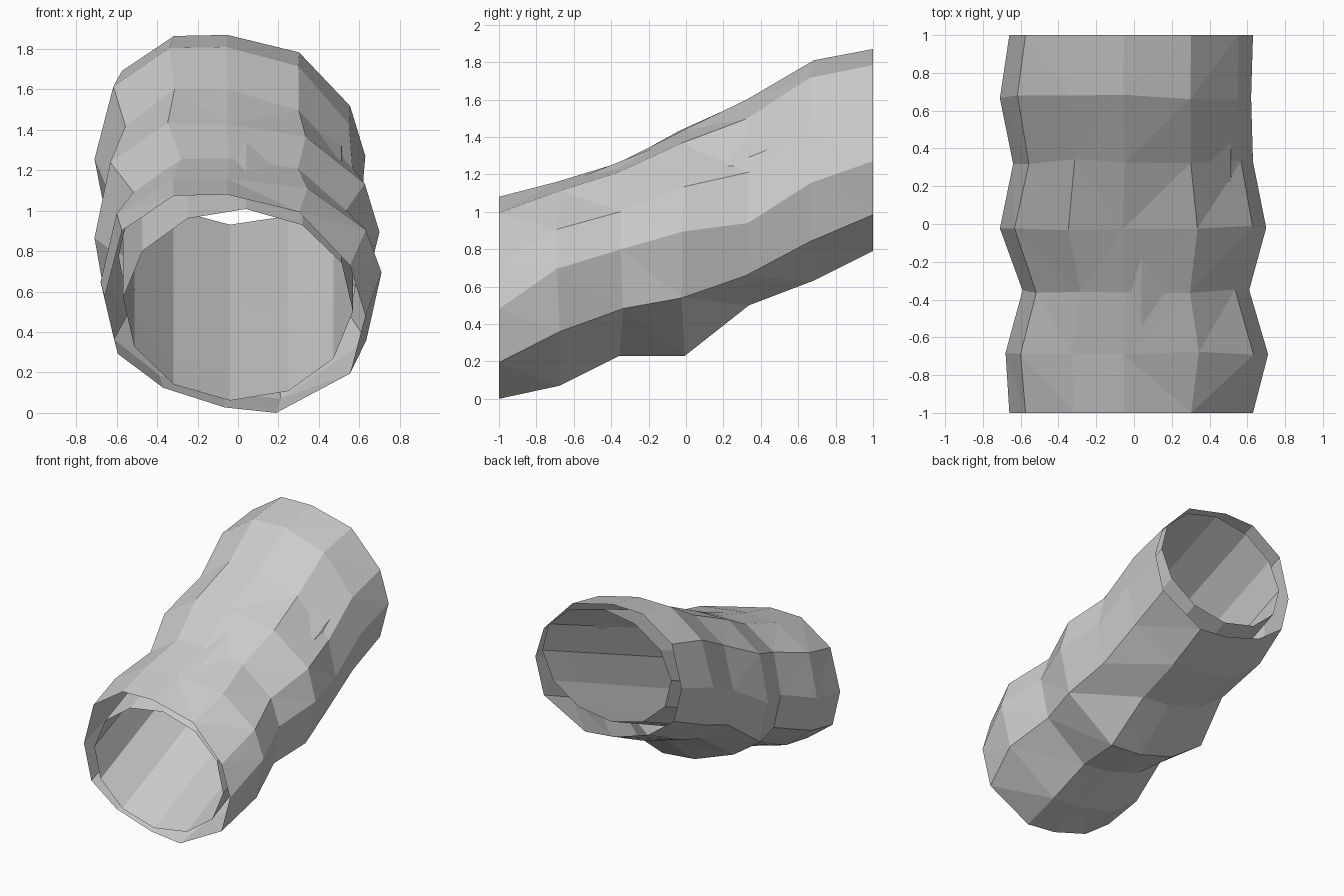
import bpy, bmesh, random
from math import sin, cos, radians

if "Cube" in bpy.data.objects:
    bpy.data.objects.remove(bpy.data.objects["Cube"])

random.seed(11)
SIDES = 12

# Outer rock rings: y, left x, right x, bottom z, top z, lift of the right-hand corners
OUTER = [
    (-1.00, -0.66, 0.63, 0.00, 1.08, 0.00),
    (-0.69, -0.68, 0.71, 0.07, 1.16, 0.14),
    (-0.35, -0.59, 0.61, 0.23, 1.26, 0.11),
    (-0.02, -0.71, 0.70, 0.23, 1.43, 0.13),
    (0.33, -0.64, 0.63, 0.50, 1.60, -0.05),
    (0.67, -0.71, 0.62, 0.63, 1.81, 0.00),
    (1.00, -0.66, 0.63, 0.79, 1.87, 0.00),
]
# Typical lopsided rock cross-section, half-size 1, counter-clockwise from the right
SECTION = [(1, -0.11), (0.88, 0.35), (0.48, 0.84), (-0.08, 1), (-0.48, 0.99),
           (-0.87, 0.67), (-1, 0.06), (-0.9, -0.46), (-0.56, -0.77),
           (-0.1, -0.95), (0.3, -1), (0.88, -0.64)]
# Share of the lift taken by corners near the right side
LIFT = {0: 1.0, 1: 0.7, 2: 0.25, 11: 0.7}


def section_ring(bm, y, left, right, bottom, top, lift):
    """Rock ring: the section fitted to its extents, middle rings roughened."""
    verts = []
    for k, (u, w) in enumerate(SECTION):
        x = u * (right if u > 0 else -left)
        z = (bottom + top) / 2 + w * (top - bottom) / 2 + lift * LIFT.get(k, 0)
        dy = 0
        if abs(y) < 1 and k:
            dy = random.uniform(-0.015, 0.015)
            if k not in (3, 6, 10):
                f = random.uniform(-0.01, 0.03)
                x, z = x * (1 + f), z + w * f * 0.5
        verts.append(bm.verts.new((x, y + dy, z)))
    return verts


def bore_ring(bm, y, bottom, top):
    """Regular inner ring, turned slightly."""
    verts = []
    for k in range(SIDES):
        a = radians(30 * k - 4)
        verts.append(bm.verts.new((0.57 * cos(a), y,
                                   (bottom + top) / 2 + sin(a) * (top - bottom) / 2)))
    return verts


def bridge(bm, a, b, split):
    for k in range(SIDES):
        n = (k + 1) % SIDES
        if not split:
            bm.faces.new((a[k], a[n], b[n], b[k]))
        elif (a[k].co - b[n].co).length < (a[n].co - b[k].co).length:
            bm.faces.new((a[k], a[n], b[n]))
            bm.faces.new((a[k], b[n], b[k]))
        else:
            bm.faces.new((a[k], a[n], b[k]))
            bm.faces.new((a[n], b[n], b[k]))


def finish(bm, name):
    mesh = bpy.data.meshes.new(name)
    bm.to_mesh(mesh)
    bm.free()
    bpy.context.collection.objects.link(bpy.data.objects.new(name, mesh))


# Faceted rock shell, open at both mouths
bm = bmesh.new()
outer = [section_ring(bm, *r) for r in OUTER]
for a, b in zip(outer, outer[1:]):
    bridge(bm, a, b, True)
bmesh.ops.recalc_face_normals(bm, faces=bm.faces[:])
finish(bm, "rock_shell")

# Straight bore, facing inward
bm = bmesh.new()
inner = [bore_ring(bm, -1 + t / 3, 0.06 + 0.145 * t, 1.01 + 0.1335 * t)
         for t in range(7)]
for a, b in zip(inner, inner[1:]):
    bridge(bm, a, b, False)
bmesh.ops.recalc_face_normals(bm, faces=bm.faces[:])
bmesh.ops.reverse_faces(bm, faces=bm.faces[:])
finish(bm, "tunnel_bore")
